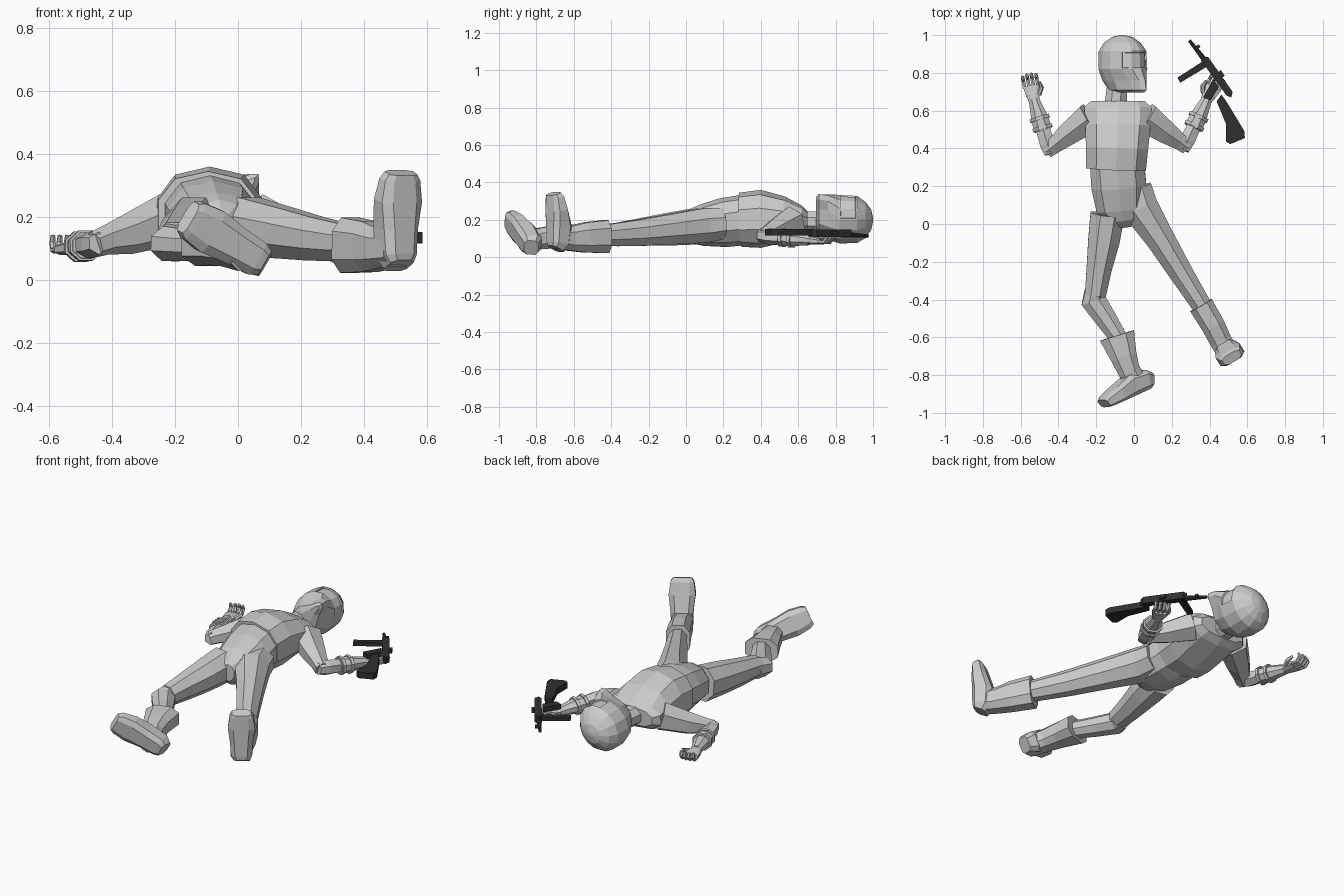
import bpy, bmesh, math
from mathutils import Vector as V

if "Cube" in bpy.data.objects:
    bpy.data.objects.remove(bpy.data.objects["Cube"])


def finish(name, bm, mat=None):
    bmesh.ops.recalc_face_normals(bm, faces=bm.faces)
    me = bpy.data.meshes.new(name)
    bm.to_mesh(me)
    bm.free()
    ob = bpy.data.objects.new(name, me)
    bpy.context.collection.objects.link(ob)
    if mat:
        me.materials.append(mat)
    return ob


def rings(secs, hint, n, box=1.0):
    """Low-poly loft: secs = (centre, half width, half depth), hint = width direction."""
    bm = bmesh.new()
    P = [V(s[0]) for s in secs]
    rows = []
    for i, (c, a, b) in enumerate(secs):
        t = (P[min(i + 1, len(P) - 1)] - P[max(i - 1, 0)]).normalized()
        u = V(hint)
        u = (u - t * u.dot(t)).normalized()
        w = t.cross(u)
        row = []
        for k in range(n):
            q = 2 * math.pi * (k + .5) / n
            x, y = [math.copysign(abs(f) ** box, f) for f in (math.cos(q), math.sin(q))]
            row.append(bm.verts.new(P[i] + u * a * x + w * b * y))
        rows.append(row)
    for r, s in zip(rows, rows[1:]):
        for k in range(n):
            bm.faces.new((r[k], r[k - 1], s[k - 1], s[k]))
    bm.faces.new(rows[0])
    bm.faces.new(rows[-1])
    return bm


def loft(name, secs, hint=(1, 0, 0), n=8, box=1.0, mat=None):
    return finish(name, rings(secs, hint, n, box), mat)


def slab(name, pts, z0, z1, mat):
    bm = bmesh.new()
    f = bm.faces.new([bm.verts.new((x, y, z0)) for x, y in pts])
    r = bmesh.ops.extrude_face_region(bm, geom=[f])
    bmesh.ops.translate(bm, vec=(0, 0, z1 - z0),
                        verts=[v for v in r['geom'] if isinstance(v, bmesh.types.BMVert)])
    return finish(name, bm, mat)


# Torso with jacket hem step, then pelvis
loft("torso", [((-.085, .65, .19), .15, .055), ((-.085, .615, .19), .185, .085),
               ((-.085, .52, .2), .18, .125), ((-.09, .40, .205), .172, .155),
               ((-.095, .29, .2), .165, .145)], n=10, box=.85)
loft("pelvis", [((-.09, .32, .2), .15, .135), ((-.08, .2, .185), .152, .132),
                ((-.07, .08, .17), .135, .11), ((-.06, .02, .165), .09, .09),
                ((-.055, -.02, .165), .04, .05)], n=10, box=.9)
loft("neck", [((-.1, .6, .19), .065, .06), ((-.085, .78, .19), .055, .055)])

# Helmeted head turned to one side, stacked rings with forward offset
fwd, side, base = V((.68, 0, .73)), V((.73, 0, -.68)), V((-.062, .86, .2))
bm = bmesh.new()
rows, N = [], 14
for h, w, back, front in [(-.165, .035, .03, .17), (-.15, .075, .07, .187), (-.10, .1, .115, .178),
                          (-.04, .122, .135, .148), (.055, .118, .135, .142),
                          (.10, .09, .108, .105), (.13, .05, .06, .06), (.14, .012, .012, .012)]:
    row = []
    for k in range(N):
        q = 2 * math.pi * k / N
        c, s = math.cos(q), math.sin(q)
        ww = w * (.62 if h < -.09 and c > .5 else 1)
        row.append(bm.verts.new(base + V((0, h, 0)) + fwd * c * (front if c > 0 else back) + side * s * ww))
    rows.append(row)
visor = []
for i, (r, s) in enumerate(zip(rows, rows[1:])):
    for k in range(N):
        f = bm.faces.new((r[k], r[k - 1], s[k - 1], s[k]))
        if i == 3 and k in (N - 1, 0, 1, 2):
            visor.append(f)
bm.faces.new(rows[0])
bm.faces.new(rows[-1])
bmesh.ops.recalc_face_normals(bm, faces=bm.faces)
bmesh.ops.inset_region(bm, faces=visor, thickness=.008, depth=0)
bmesh.ops.inset_region(bm, faces=visor, thickness=.002, depth=-.008)
finish("helmet", bm)

# Legs
loft("left_thigh", [((.0, .19, .18), .10, .09), ((.03, .09, .17), .105, .1),
                    ((.14, -.08, .15), .082, .088), ((.25, -.26, .13), .068, .075),
                    ((.37, -.45, .115), .055, .06)], (.85, .52, 0))
loft("right_thigh", [((-.14, .05, .165), .098, .105), ((-.16, -.09, .15), .09, .095),
                     ((-.185, -.24, .135), .072, .08), ((-.205, -.38, .125), .06, .062)])
loft("right_knee", [((-.205, -.36, .12), .06, .065), ((-.215, -.405, .115), .072, .06),
                    ((-.15, -.5, .11), .062, .055), ((-.07, -.62, .11), .048, .05)], (.83, .5, 0))


def boot(name, shaft, heel, toe, down, hint):
    loft(name + "_shaft", shaft, hint, 8, .75)
    heel, toe, d = V(heel), V(toe), V(down).normalized()
    T = toe - heel
    secs = []
    for t, w, thick in [(0, .045, .04), (.1, .06, .055), (.4, .066, .06),
                        (.7, .078, .045), (.93, .068, .034), (1, .055, .026)]:
        secs.append((heel + T * t - d * thick, w, thick))
    loft(name + "_foot", secs, T.cross(d), 8, .6)


boot("left_boot", [((.355, -.43, .11), .07, .093), ((.42, -.54, .105), .066, .085),
                   ((.46, -.62, .1), .062, .07), ((.51, -.7, .1), .06, .06)],
     (.532, -.73, .045), (.532, -.73, .34), (.52, -.85, 0), (.85, .52, 0))
boot("right_boot", [((-.09, -.59, .11), .1, .07), ((-.055, -.7, .108), .075, .065),
                    ((-.025, -.78, .1), .062, .06), ((.03, -.87, .08), .06, .055)],
     (.10, -.865, .045), (-.15, -.975, .195), (.33, -.93, -.15), (.95, .3, 0))


# Arms: sleeve, gauntlet with raised bands, and a hand with curled fingers
def arm(name, sh, mid, elbow, wrist, sx, bend):
    e, w = V(elbow), V(wrist)
    ax = (w - e).normalized()
    across = V((ax.y, -ax.x, 0)).normalized()
    up = V((0, 0, 1))
    out = (V(mid) - V(sh)).normalized()
    perp = V((out.y, -out.x, 0))
    loft(name + "_sleeve", [(sh, .09, .085), (mid, .068, .065), (e - out * .04, .05, .047),
                            (e + out * .01, .045, .042)], perp, 6)
    L = (w - e).length
    loft(name + "_forearm", [(e - ax * .025, .036, .036), (e + ax * .03, .046, .044),
                             (e + ax * L * .6, .04, .038)], across, 6)
    loft(name + "_gauntlet", [(e + ax * L * .38, .05, .044), (e + ax * L * .6, .05, .044),
                              (e + ax * L, .03, .028)], across, 8)
    for t in (.43, .62):
        p = e + ax * L * t
        loft(name + "_band", [(p - ax * .009, .058, .052), (p + ax * .009, .058, .052)], across, 8)
    f = (ax + V(bend)).normalized()
    l = V((f.y, -f.x, 0)).normalized()
    loft(name + "_palm", [(w - f * .02, .028, .022), (w + f * .03, .04, .02),
                          (w + f * .075, .046, .017)], l, 8, .7)
    for i in range(4):
        o = w + f * .065 + l * (i - 1.5) * .024
        r = .011
        k = .9 if i in (0, 3) else 1
        loft(name + "_finger", [(o, r, r), (o + f * .045 * k, r, r),
                                (o + f * .068 * k + up * .025, r * .95, r * .95),
                                (o + f * .06 * k + up * .048, r * .7, r * .7)], l, 6)
    o = w + f * .02 + l * sx * .03
    loft(name + "_thumb", [(o, .014, .014), (o + l * sx * .022 + f * .035 + up * .015, .013, .013),
                           (o + l * sx * .016 + f * .065 + up * .035, .008, .008)], up, 6)


arm("left_arm", (.06, .565, .19), (.17, .485, .15), (.27, .415, .115), (.385, .66, .09), -1, (.05, 0, 0))
arm("right_arm", (-.23, .565, .19), (-.35, .475, .145), (-.45, .395, .115), (-.53, .66, .1), 1, (.1, 0, 0))

# Dark rifle lying in the left hand
dark = bpy.data.materials.new("gunmetal")
dark.diffuse_color = (.03, .03, .03, 1)
dark.use_nodes = True
dark.node_tree.nodes["Principled BSDF"].inputs["Base Color"].default_value = dark.diffuse_color
slab("rifle_stock", [(.463, .685), (.495, .64), (.585, .49), (.587, .455), (.51, .423),
                     (.488, .435), (.487, .53), (.437, .65)], .115, .152, dark)
slab("rifle_receiver", [(.365, .885), (.392, .885), (.522, .70), (.515, .67), (.49, .68),
                        (.355, .865)], .108, .148, dark)
slab("rifle_magazine", [(.23, .775), (.245, .748), (.39, .835), (.37, .865)], .115, .138, dark)
slab("rifle_grip", [(.42, .765), (.45, .725), (.405, .655), (.365, .67)], .113, .142, dark)
loft("rifle_barrel", [((.293, .972, .113), .009, .009), ((.33, .925, .116), .012, .012),
                      ((.40, .835, .122), .018, .018)], (.8, .6, 0), 8, 1, dark)
slab("rifle_front_sight", [(.325, .94), (.342, .952), (.352, .938), (.335, .92)], .108, .124, dark)
slab("rifle_rear_sight", [(.44, .80), (.46, .815), (.48, .785), (.46, .77)], .118, .138, dark)
